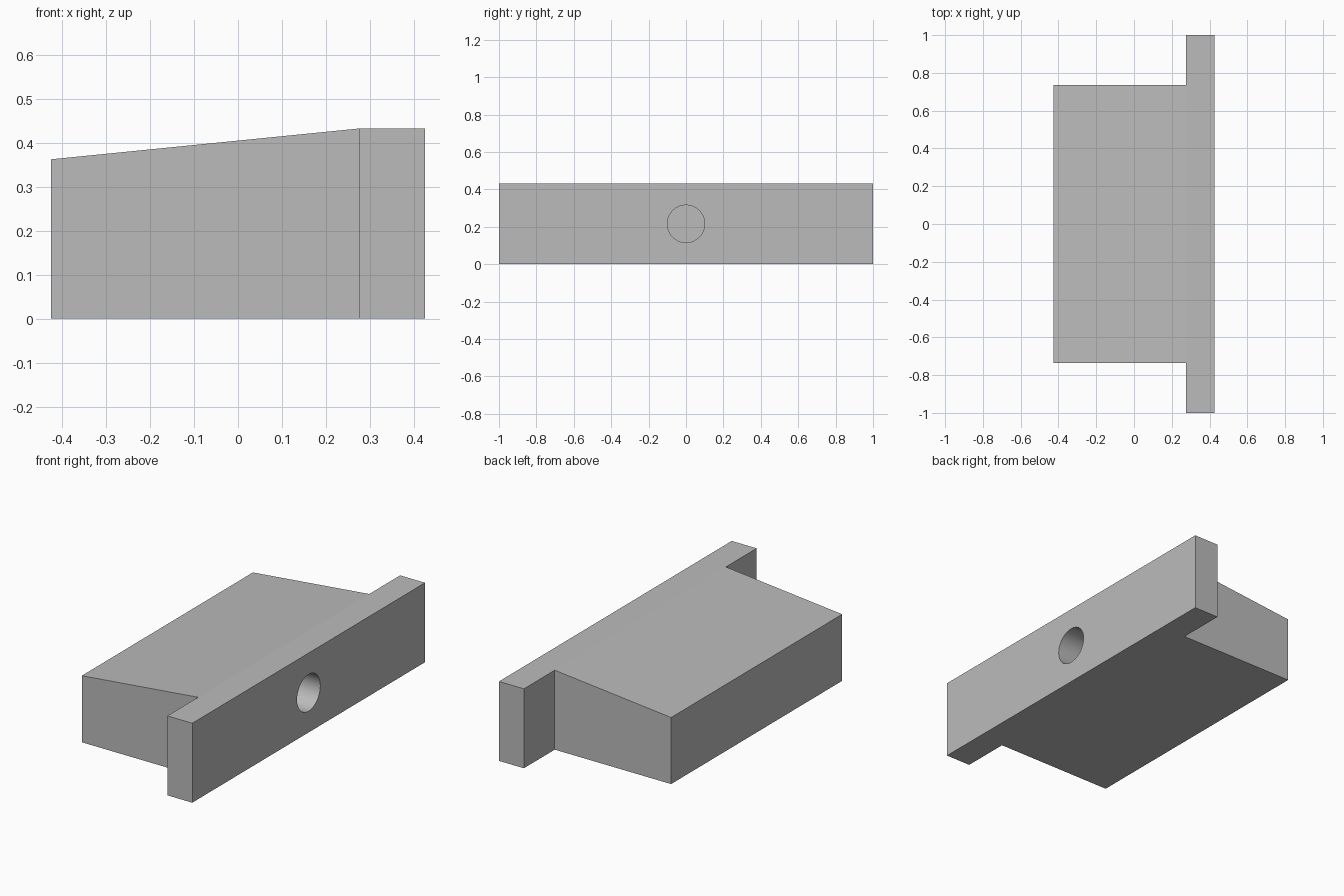
import bpy, bmesh
from mathutils import Matrix

cube = bpy.data.objects.get("Cube")
if cube:
    bpy.data.objects.remove(cube, do_unlink=True)

BACK, STEP, FACE = -0.425, 0.275, 0.425     # x of wedge end, flange rear, flange face
BODY_Y, FLANGE_Y = 0.735, 1.0               # half widths
LOW, HIGH = 0.362, 0.432                    # heights of the sloping top
HOLE_R, HOLE_Z, HOLE_DEPTH = 0.10, 0.216, 0.40

grey = bpy.data.materials.new("plain grey")
grey.use_nodes = True
colour = (0.5, 0.5, 0.5, 1)
grey.diffuse_color = colour
grey.node_tree.nodes["Principled BSDF"].inputs["Base Color"].default_value = colour


def make_object(name, bm):
    bmesh.ops.recalc_face_normals(bm, faces=bm.faces)
    mesh = bpy.data.meshes.new(name)
    bm.to_mesh(mesh)
    bm.free()
    mesh.materials.append(grey)
    obj = bpy.data.objects.new(name, mesh)
    bpy.context.collection.objects.link(obj)
    return obj


# T-shaped block: plan outline, mirrored in y and extruded upward
half = [(BACK, BODY_Y), (STEP, BODY_Y), (STEP, FLANGE_Y), (FACE, FLANGE_Y)]
outline = half + [(x, -y) for x, y in reversed(half)]
bm = bmesh.new()
base = bm.faces.new([bm.verts.new((x, y, 0)) for x, y in outline])
extruded = bmesh.ops.extrude_face_region(bm, geom=[base])["geom"]
top = [v for v in extruded if isinstance(v, bmesh.types.BMVert)]
bmesh.ops.translate(bm, verts=top, vec=(0, 0, HIGH))

# Crease where the slope meets the flange, then lower the far end
bmesh.ops.connect_verts(bm, verts=[v for v in bm.verts
                        if abs(v.co.x - STEP) < 1e-4 and abs(abs(v.co.y) - BODY_Y) < 1e-4
                        and v.co.z > 0.1])
for v in bm.verts:
    if v.co.x < BACK + 1e-4 and v.co.z > 0.1:
        v.co.z = LOW
block = make_object("wedge_block", bm)

# Blind round hole in the flange face
bm = bmesh.new()
place = (Matrix.Translation((FACE, 0, HOLE_Z))
         @ Matrix.Rotation(1.5707963, 4, 'Y'))
bmesh.ops.create_cone(bm, cap_ends=True, segments=64, radius1=HOLE_R,
                      radius2=HOLE_R, depth=HOLE_DEPTH * 2, matrix=place)
cutter = make_object("hole_cutter", bm)
cutter.hide_render = True

cut = block.modifiers.new("hole", 'BOOLEAN')
cut.operation = 'DIFFERENCE'
cut.solver = 'EXACT'
cut.object = cutter
bpy.context.view_layer.objects.active = block
block.select_set(True)
bpy.ops.object.modifier_apply(modifier=cut.name)
bpy.data.objects.remove(cutter, do_unlink=True)

# Smooth bore, crisp outer edges
bpy.ops.object.shade_smooth_by_angle(angle=0.5)
for poly in block.data.polygons:
    on_bore = abs(poly.normal.x) < 0.01 and (poly.center.y ** 2
              + (poly.center.z - HOLE_Z) ** 2) < (HOLE_R * 1.05) ** 2
    poly.use_smooth = on_bore
